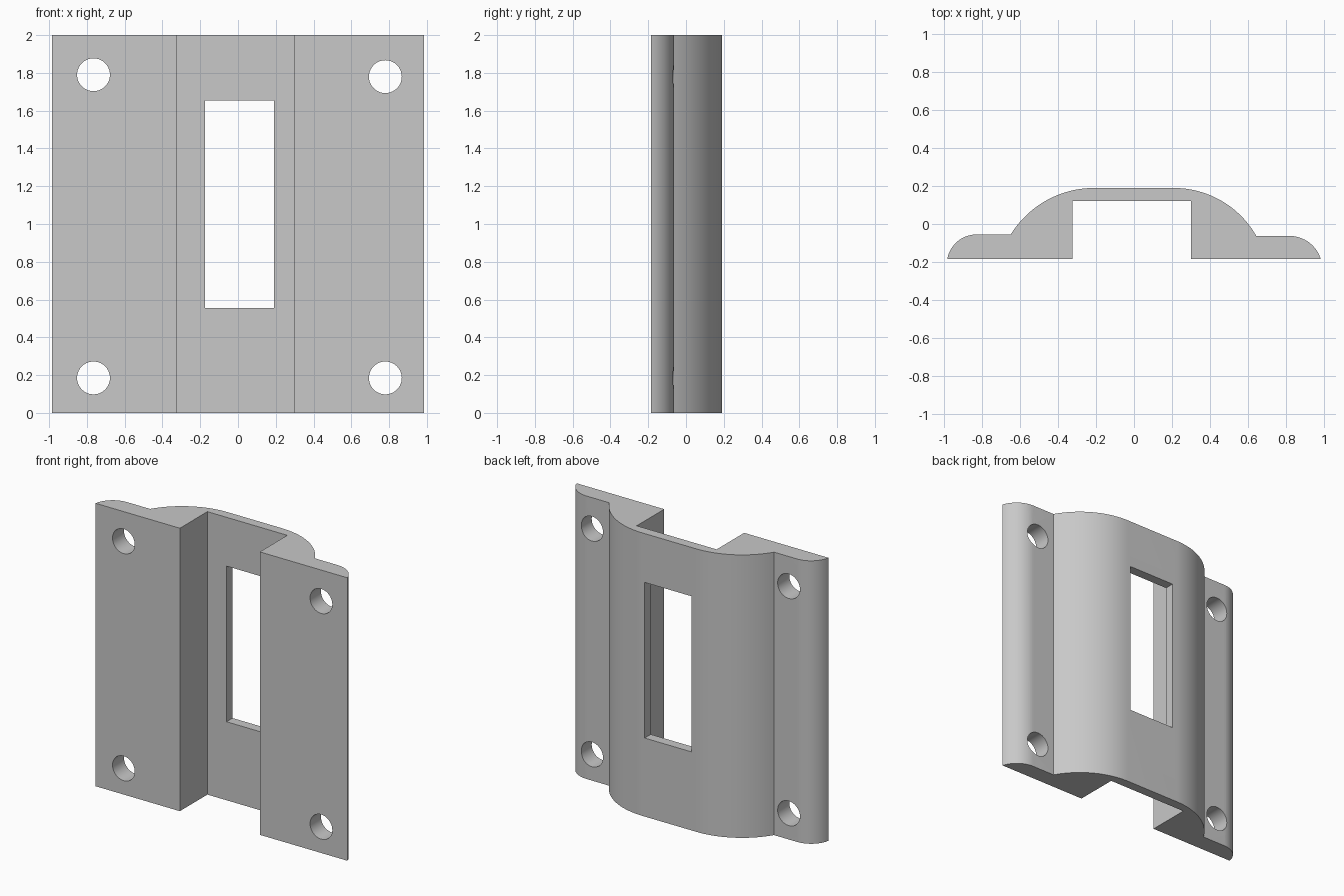
import bpy
import bmesh
from math import atan2, cos, sin, pi

if "Cube" in bpy.data.objects:
    bpy.data.objects.remove(bpy.data.objects["Cube"], do_unlink=True)

HEIGHT = 2.0
BASE_Y = -0.185

grey = bpy.data.materials.new("plain_grey")
grey.use_nodes = True
colour = (0.58, 0.58, 0.58, 1)
grey.diffuse_color = colour
grey.node_tree.nodes["Principled BSDF"].inputs["Base Color"].default_value = colour


def rounded_shoulder(foot, crest, steps):
    """Arc from the foot up to the crest, level where it meets the crest."""
    dx, drop = foot[0] - crest[0], crest[1] - foot[1]
    r = (dx * dx + drop * drop) / (2 * drop)
    end = atan2(abs(dx), r - drop)
    side = 1 if dx > 0 else -1
    return [(crest[0] + side * r * sin(end * (1 - i / steps)),
             crest[1] - r + r * cos(end * (1 - i / steps)))
            for i in range(steps + 1)]


def half_outline(side, edge, step_y, ledge, dome_foot, dome_crest, channel):
    """Back surface from flange edge to dome crest, then the channel corners."""
    back = rounded_shoulder((side * edge, BASE_Y), (side * ledge, step_y), 16)
    back += rounded_shoulder((side * dome_foot, step_y), (side * dome_crest, 0.19), 24)
    inner = [(side * channel, 0.122), (side * channel, BASE_Y)]
    return back, inner


def make_object(name, bm):
    bmesh.ops.recalc_face_normals(bm, faces=bm.faces)
    mesh = bpy.data.meshes.new(name)
    bm.to_mesh(mesh)
    bm.free()
    mesh.materials.append(grey)
    obj = bpy.data.objects.new(name, mesh)
    bpy.context.collection.objects.link(obj)
    return obj


def prism(name, points, offset):
    bm = bmesh.new()
    face = bm.faces.new([bm.verts.new(p) for p in points])
    new = bmesh.ops.extrude_face_region(bm, geom=[face])["geom"]
    verts = [v for v in new if isinstance(v, bmesh.types.BMVert)]
    bmesh.ops.translate(bm, verts=verts, vec=offset)
    return make_object(name, bm)


# Bracket body: flanges, raised dome and square front channel
left_back, left_inner = half_outline(-1, 0.985, -0.055, 0.83, 0.65, 0.21, 0.325)
right_back, right_inner = half_outline(1, 0.985, -0.063, 0.82, 0.645, 0.21, 0.30)
outline = left_back + right_back[::-1] + right_inner[::-1] + left_inner
body = prism("bracket_body", [(x, y, 0) for x, y in outline], (0, 0, HEIGHT))

# Cutters for the window and the four screw holes
window = [(-0.175, 0.555), (0.19, 0.555), (0.19, 1.655), (-0.175, 1.655)]
cutters = [prism("window_cutter", [(x, -0.5, z) for x, z in window], (0, 1, 0))]
for hx, hz in [(-0.765, 0.185), (-0.765, 1.79), (0.78, 0.185), (0.78, 1.78)]:
    ring = [(hx + 0.087 * cos(2 * pi * i / 40), -0.5, hz + 0.087 * sin(2 * pi * i / 40))
            for i in range(40)]
    cutters.append(prism("screw_hole_cutter", ring, (0, 1, 0)))

bpy.ops.object.select_all(action="DESELECT")
bpy.context.view_layer.objects.active = body
body.select_set(True)
for cutter in cutters:
    cut = body.modifiers.new("cut", "BOOLEAN")
    cut.operation = "DIFFERENCE"
    cut.solver = "EXACT"
    cut.object = cutter
    bpy.ops.object.modifier_apply(modifier=cut.name)
    bpy.data.objects.remove(cutter, do_unlink=True)

bpy.ops.object.shade_smooth_by_angle(angle=pi / 6)
